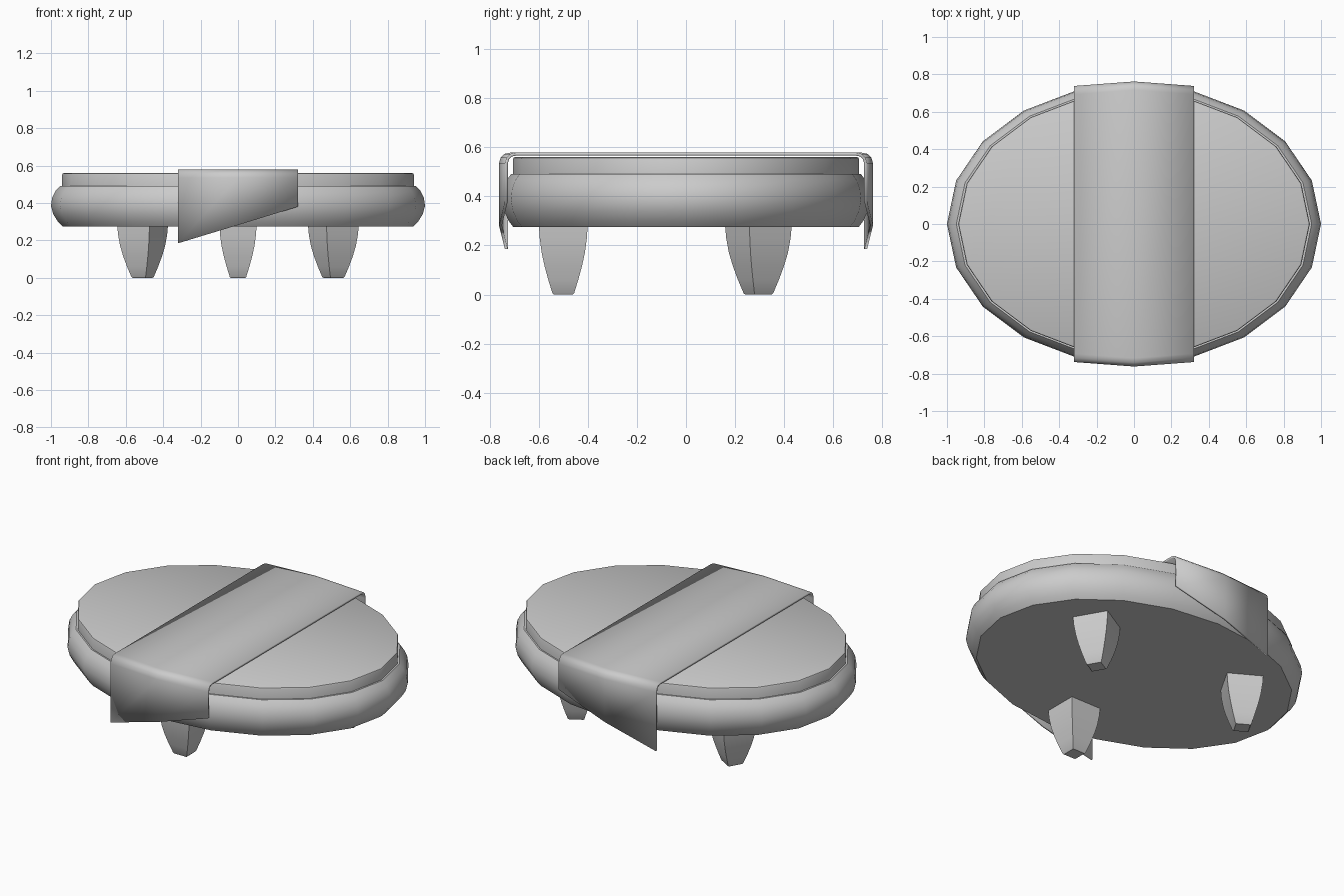
import bpy, math

if "Cube" in bpy.data.objects:
    bpy.data.objects.remove(bpy.data.objects["Cube"])

def make(name, verts, faces, loc=(0, 0, 0), rot=0, angle=35):
    me = bpy.data.meshes.new(name)
    me.from_pydata(verts, [], faces)
    ob = bpy.data.objects.new(name, me)
    bpy.context.collection.objects.link(ob)
    ob.location, ob.rotation_euler = loc, (0, 0, rot)
    bpy.ops.object.select_all(action='DESELECT')
    ob.select_set(True)
    bpy.context.view_layer.objects.active = ob
    bpy.ops.object.shade_smooth_by_angle(angle=math.radians(angle))
    return ob

def loft(name, profile, sides, ry=1.0, phase=0.0, **kw):
    """Stack capped rings of (radius, z), listed from bottom to top."""
    verts = []
    for r, z in profile:
        for k in range(sides):
            a = phase + 2 * math.pi * k / sides
            verts.append((r * math.cos(a), r * ry * math.sin(a), z))
    n = len(profile)
    faces = [tuple(reversed(range(sides))), tuple(range((n - 1) * sides, n * sides))]
    for i in range(n - 1):
        for k in range(sides):
            k2 = (k + 1) % sides
            faces.append((i * sides + k, i * sides + k2,
                          (i + 1) * sides + k2, (i + 1) * sides + k))
    return make(name, verts, faces, **kw)

# Oval table body with a rounded rim
loft("table_body", [(.938, .275), (.963, .30), (.988, .34), (1, .385),
                    (.993, .43), (.975, .465), (.95, .492)], 20, ry=.75)

# Raised oval top
loft("table_top", [(.94, .48), (.94, .551), (.937, .557), (.93, .56)], 20, ry=.75)

# Three square, bulging, tapered legs turned around the centre
leg = [(.039, 0), (.044, .005), (.061, .06), (.076, .115),
       (.088, .17), (.096, .23), (.1, .29)]
leg = [(h * math.sqrt(2), z) for h, z in leg]
for name, x, y, deg in (("front_leg", 0, -.5, 0),
                        ("back_right_leg", .51, .295, 30),
                        ("back_left_leg", -.51, .295, -30)):
    loft(name, leg, 4, phase=math.pi / 4, loc=(x, y, 0), rot=math.radians(deg))

# Draped cloth runner with slanted ends
W = .32
rows = []
for x, Y, low in ((-W, .738, .185), (0, .762, .282), (W, .738, .38)):
    half = [(Y, low), (Y, .535), (Y - .007, .558), (Y - .022, .573), (Y - .045, .578)]
    rows.append([(x, -y, z) for y, z in half] + [(x, y, z) for y, z in reversed(half)])
n = len(rows[0])
faces = [(j * n + i, (j + 1) * n + i, (j + 1) * n + i + 1, j * n + i + 1)
         for j in range(2) for i in range(n - 1)]
cloth = make("cloth_runner", [v for r in rows for v in r], faces, angle=40)
sol = cloth.modifiers.new("thickness", 'SOLIDIFY')
sol.thickness, sol.offset = .012, -1
